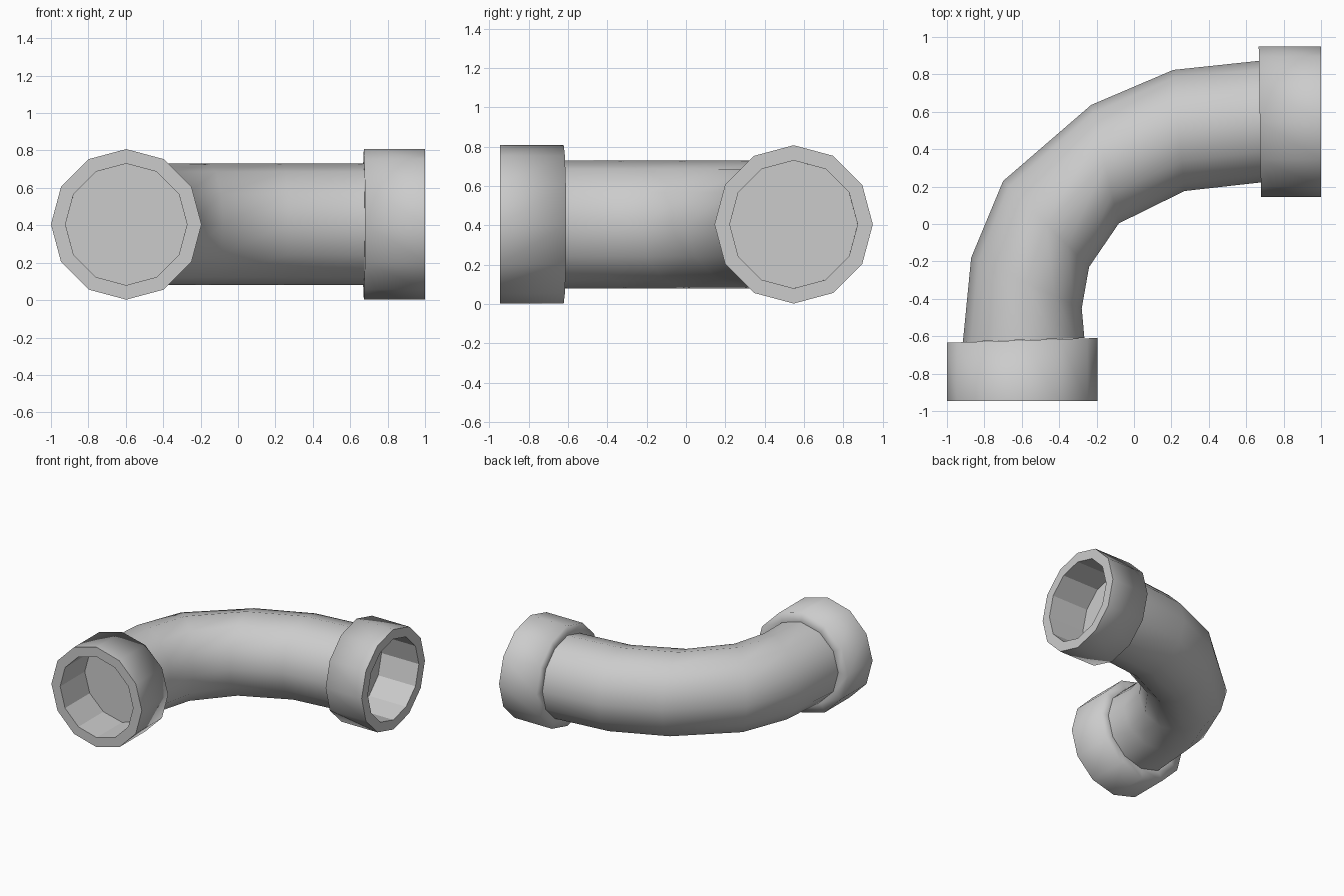
import bpy, bmesh, math
from mathutils import Vector

if "Cube" in bpy.data.objects:
    bpy.data.objects.remove(bpy.data.objects["Cube"])

SIDES, BORE, RIM, MID = 12, 0.325, 0.4025, 0.405

grey = bpy.data.materials.new("light_grey")
grey.use_nodes = True
colour = (0.6, 0.6, 0.6, 1)
grey.diffuse_color = colour
grey.node_tree.nodes["Principled BSDF"].inputs["Base Color"].default_value = colour


def ring(x, y, turn, radius):
    """Upright polygon; turn is the plan direction of its horizontal axis."""
    side = Vector((math.cos(turn), math.sin(turn), 0))
    steps = [2 * math.pi * i / SIDES for i in range(SIDES)]
    return [Vector((x, y, MID)) + radius * (side * math.cos(a) + Vector((0, 0, math.sin(a))))
            for a in steps]


def loft(name, rings, smooth_bands, cap_start=False):
    """Skin a list of rings; only the listed bands are shaded smooth."""
    bm = bmesh.new()
    loops = [[bm.verts.new(p) for p in r] for r in rings]
    for band, (a, b) in enumerate(zip(loops, loops[1:])):
        for i in range(SIDES):
            j = (i + 1) % SIDES
            face = bm.faces.new((a[i], a[j], b[j], b[i]))
            face.smooth = band in smooth_bands
    if cap_start:
        bm.faces.new(loops[0])
    bmesh.ops.recalc_face_normals(bm, faces=bm.faces)
    # Hard edges wherever a smooth band meets a flat one
    for e in bm.edges:
        if len({f.smooth for f in e.link_faces}) > 1:
            e.smooth = False
    mesh = bpy.data.meshes.new(name)
    bm.to_mesh(mesh)
    bm.free()
    mesh.materials.append(grey)
    obj = bpy.data.objects.new(name, mesh)
    bpy.context.collection.objects.link(obj)
    return obj


# Curved pipe: plan points of the inner and outer bend at every section
bend = [((-.27, -.61), (-.91, -.63)), ((-.28, -.45), (-.87, -.18)),
        ((-.24, -.23), (-.70, .23)), ((-.08, 0), (-.23, .64)),
        ((.27, .18), (.21, .82)), ((.68, .225), (.67, .87))]
sections = []
for inner, outer in bend:
    p, q = Vector(inner), Vector(outer)
    mid, d = (p + q) / 2, p - q
    sections.append((mid.x, mid.y, math.atan2(d.y, d.x)))
loft("pipe_bend", [ring(*s, BORE) for s in sections], range(len(bend) - 1))


# Collars: bore floor, mouth, front rim, tilted back edge, joint with the pipe
def collar(name, mouth, joint):
    rings = [ring(*joint, BORE), ring(*mouth, BORE), ring(*mouth, RIM),
             ring(*joint, RIM), ring(*joint, BORE)]
    loft(name, rings, (2, 3), cap_start=True)


collar("front_collar", (-.5975, -.945, 0), (-.5975, -.622, sections[0][2]))
collar("side_collar", (1, .5475, -math.pi / 2), (.673, .5475, sections[-1][2]))
